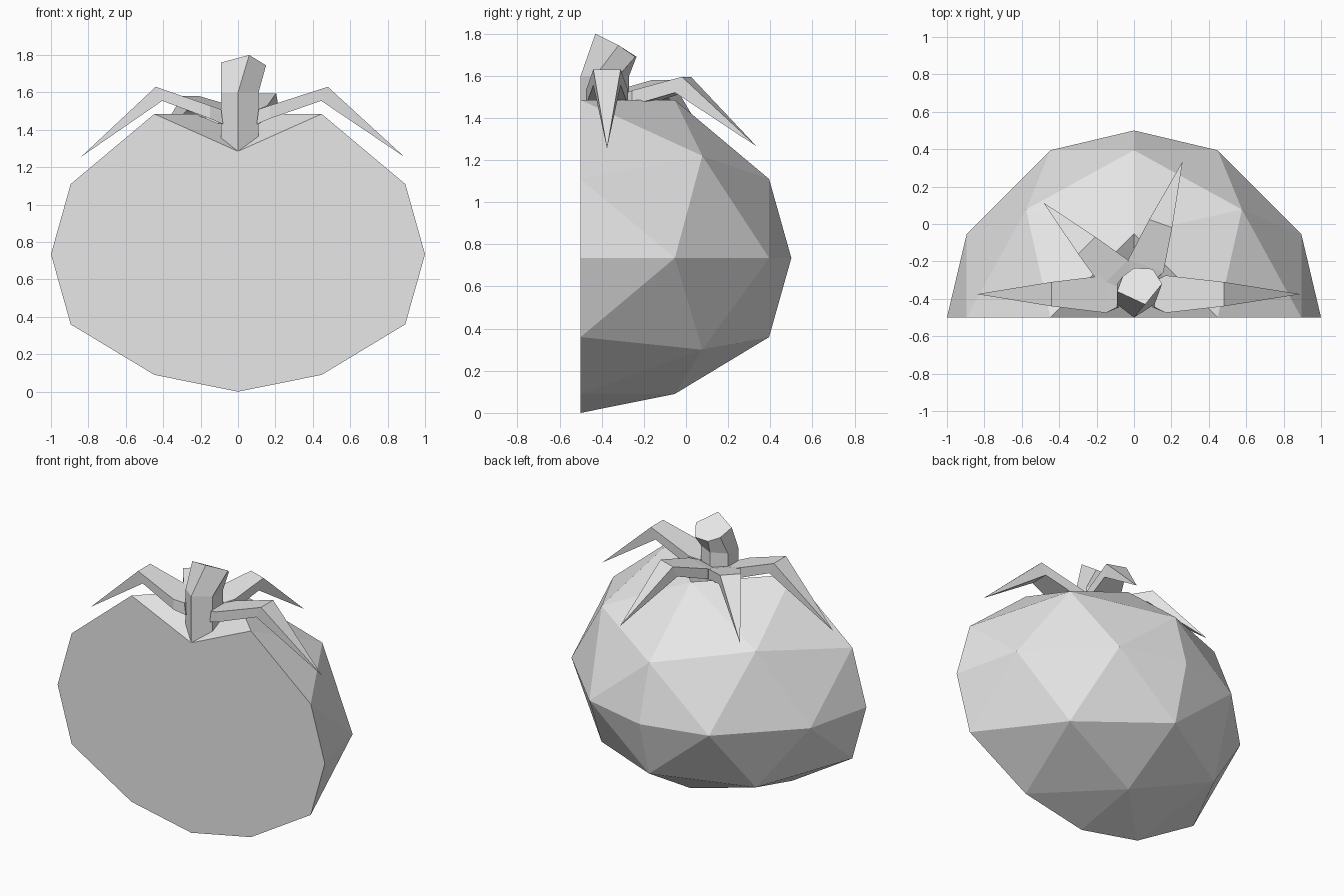
import bpy, bmesh
from math import sqrt
from mathutils import Vector

if "Cube" in bpy.data.objects:
    bpy.data.objects.remove(bpy.data.objects["Cube"])

grey = bpy.data.materials.new("pale grey")
grey.use_nodes = True
grey.diffuse_color = (0.8, 0.8, 0.8, 1)
grey.node_tree.nodes["Principled BSDF"].inputs["Base Color"].default_value = (0.8, 0.8, 0.8, 1)


def finish(name, bm):
    bmesh.ops.recalc_face_normals(bm, faces=bm.faces[:])
    mesh = bpy.data.meshes.new(name)
    bm.to_mesh(mesh)
    bm.free()
    mesh.materials.append(grey)
    obj = bpy.data.objects.new(name, mesh)
    bpy.context.collection.objects.link(obj)
    return obj


def loft(name, rings):
    """Closed skin through rings of equal length; a single point ends in a spike."""
    bm = bmesh.new()
    rows = [[bm.verts.new(p) for p in ring] for ring in rings]
    for a, b in zip(rows, rows[1:]):
        n = len(a)
        for i in range(n):
            j = (i + 1) % n
            bm.faces.new((a[i], a[j], b[0]) if len(b) == 1 else (a[i], a[j], b[j], b[i]))
    for row in (rows[0], rows[-1]):
        if len(row) > 2:
            bm.faces.new(row)
    return finish(name, bm)


# Halved fruit: half of an octahedral sphere, three segments per edge
CUT_Y = -0.5
UPPER = (0.735, 1.11, 1.485, 1.285)   # heights per row, dimpled at the top
LOWER = (0.735, 0.36, 0.09, 0.0)


def fruit_point(i, j, k, sx, upper):
    r = sqrt(i * i + j * j + k * k)
    z = (UPPER if upper else LOWER)[k]
    if i == j == k:
        z = 1.22 if upper else 0.30
    return (sx * i / r, CUT_Y + j / r, z)


bm = bmesh.new()
for sx in (-1, 1):
    for upper in (True, False):
        grid = {(i, j): bm.verts.new(fruit_point(i, j, 3 - i - j, sx, upper))
                for i in range(4) for j in range(4 - i)}
        for i in range(3):
            for j in range(3 - i):
                bm.faces.new((grid[i, j], grid[i + 1, j], grid[i, j + 1]))
                if i + j < 2:
                    bm.faces.new((grid[i + 1, j], grid[i + 1, j + 1], grid[i, j + 1]))
bmesh.ops.remove_doubles(bm, verts=bm.verts[:], dist=0.001)
# Flat cut face
bmesh.ops.holes_fill(bm, edges=[e for e in bm.edges if e.is_boundary], sides=0)
finish("fruit_half", bm)

# Bent six-sided stem with a slanted top
hexagon = [(0, -0.5), (0.11, -0.43), (0.11, -0.32), (0.01, -0.27), (-0.09, -0.32), (-0.09, -0.43)]
top = [(0.06, -0.43, 1.8), (0.15, -0.32, 1.745), (0.1, -0.24, 1.69),
       (0, -0.235, 1.69), (-0.06, -0.28, 1.715), (-0.09, -0.36, 1.76)]
base = [(x, y, 1.285 if i == 0 else 1.34) for i, (x, y) in enumerate(hexagon)]
middle = [(x, y, 1.6) for x, y in hexagon]
loft("stem", [base, middle, top])


# Folded leaves around the stem
def leaf(name, tip, bend, bend_z):
    centre = Vector((0.01, -0.375, 0))
    tip = Vector(tip)
    out = Vector((tip.x, tip.y, 0)) - centre
    out.normalize()
    side = Vector((-out.y, out.x, 0))

    def ring(r_top, r_low, half, z_top, z_low):
        return [centre + out * r + side * s + Vector((0, 0, z))
                for r, s, z in ((r_top, half, z_top), (r_top, -half, z_top),
                                (r_low, -half, z_low), (r_low, half, z_low))]

    loft(name, [ring(0.10, 0.09, 0.07, 1.51, 1.43),
                ring(0.16, 0.16, 0.10, 1.53, 1.46),
                ring(bend, bend - 0.035, 0.065, bend_z, bend_z - 0.075),
                [tip]])


leaf("leaf_left", (0.89, -0.375, 1.255), 0.47, 1.63)
leaf("leaf_right", (-0.84, -0.375, 1.255), 0.45, 1.63)
leaf("leaf_back_right", (-0.485, 0.115, 1.265), 0.37, 1.58)
leaf("leaf_back_left", (0.26, 0.335, 1.265), 0.4, 1.595)
